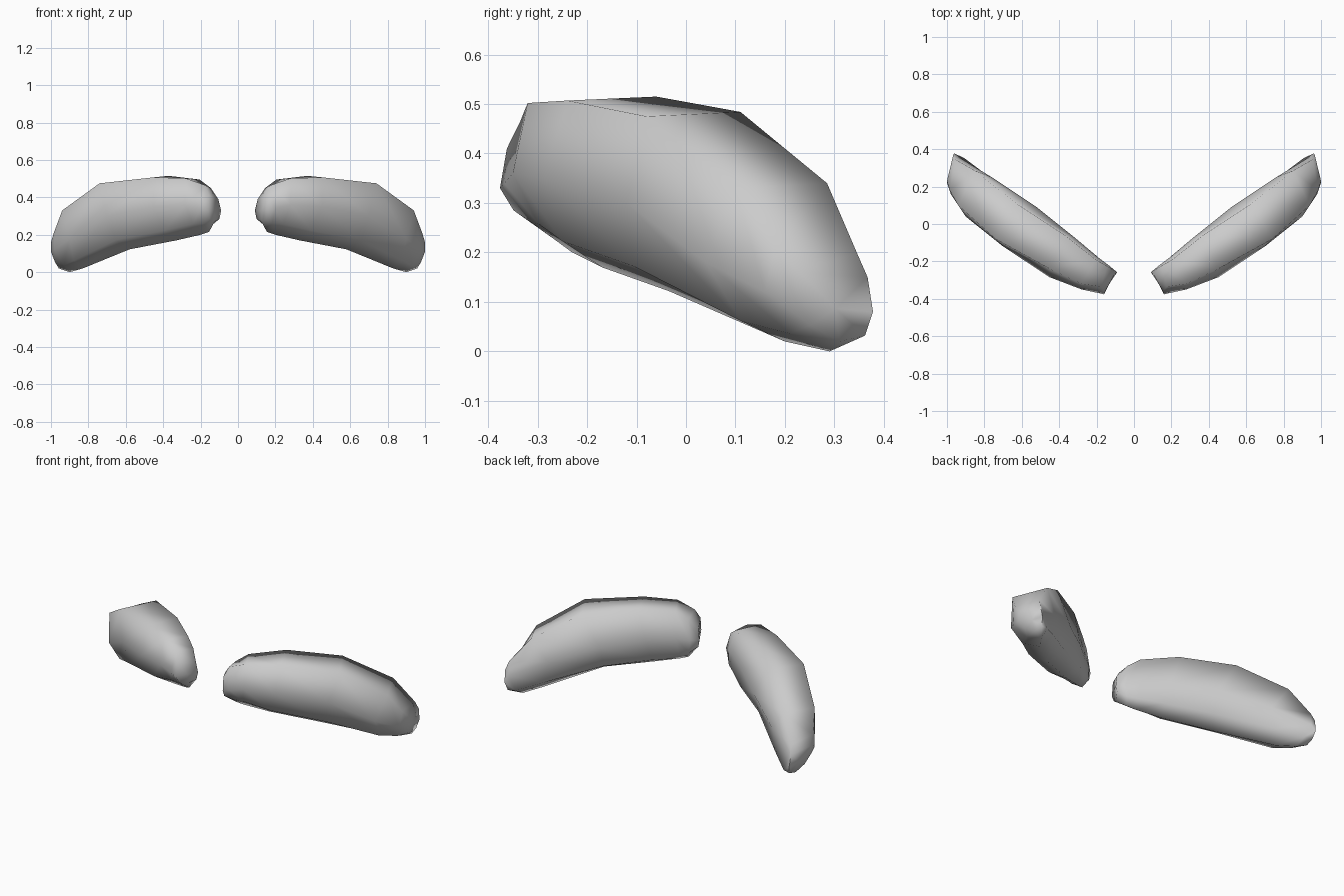
import bpy, bmesh, math
from mathutils import Vector

if "Cube" in bpy.data.objects:
    bpy.data.objects.remove(bpy.data.objects["Cube"])

grey = bpy.data.materials.new("neutral grey")
grey.diffuse_color = (0.6, 0.6, 0.6, 1)
grey.use_nodes = True
grey.node_tree.nodes["Principled BSDF"].inputs["Base Color"].default_value = grey.diffuse_color

# Cross-sections from inner to outer end:
# top front, top back, front bulge, back bulge, bottom, lower corner fullness
SECTIONS = [
    ((.155, -.362, .41), (.105, -.27, .39), (.16, -.376, .33), (.09, -.258, .33), (.125, -.30, .27), .75),
    ((.175, -.335, .465), (.145, -.225, .45), (.20, -.367, .34), (.13, -.225, .33), (.155, -.25, .215), .65),
    ((.28, -.32, .502), (.205, -.19, .495), (.28, -.35, .36), (.19, -.18, .34), (.20, -.23, .20), .66),
    ((.45, -.24, .507), (.37, -.06, .515), (.45, -.285, .35), (.32, -.07, .34), (.33, -.17, .17), .72),
    ((.74, -.08, .475), (.63, .11, .484), (.70, -.12, .30), (.52, .09, .30), (.58, -.035, .122), .72),
    ((.94, .10, .33), (.85, .285, .34), (.90, .04, .18), (.76, .25, .21), (.83, .20, .02), .70),
    ((.985, .18, .21), (.955, .345, .20), (.98, .16, .12), (.945, .362, .12), (.90, .29, 0), .70),
    ((1.0, .23, .16), (.967, .367, .15), (1.0, .22, .11), (.962, .378, .08), (.958, .31, .02), .70),
]


def ring(tf, tk, f, k, b, full):
    """Seven points round a section."""
    tf, tk, f, k, b = map(Vector, (tf, tk, f, k, b))
    h = (f + k) / 2
    low = (b - h) * full
    return [tf, f, h + (f - h) * full + low, b, h + (k - h) * full + low, k, tk]


def brow(name, side):
    bm = bmesh.new()
    rings = []
    for s in SECTIONS:
        rings.append([bm.verts.new((p.x * side, p.y, max(p.z, 0))) for p in ring(*s)])
    for a, b in zip(rings, rings[1:]):
        for i in range(7):
            j = (i + 1) % 7
            bm.faces.new((a[i], a[j], b[j], b[i]))
    # Close both ends with a fan
    for r in (rings[0], rings[-1]):
        mid = bm.verts.new(sum((v.co for v in r), Vector()) / 7)
        for i in range(7):
            bm.faces.new((r[i], r[(i + 1) % 7], mid))
    bmesh.ops.recalc_face_normals(bm, faces=bm.faces)
    me = bpy.data.meshes.new(name)
    bm.to_mesh(me)
    bm.free()
    me.materials.append(grey)
    ob = bpy.data.objects.new(name, me)
    bpy.context.collection.objects.link(ob)
    bpy.ops.object.select_all(action='DESELECT')
    ob.select_set(True)
    bpy.context.view_layer.objects.active = ob
    bpy.ops.object.shade_smooth_by_angle(angle=math.radians(100))


# Mirrored pair
brow("right_eyebrow", 1)
brow("left_eyebrow", -1)
